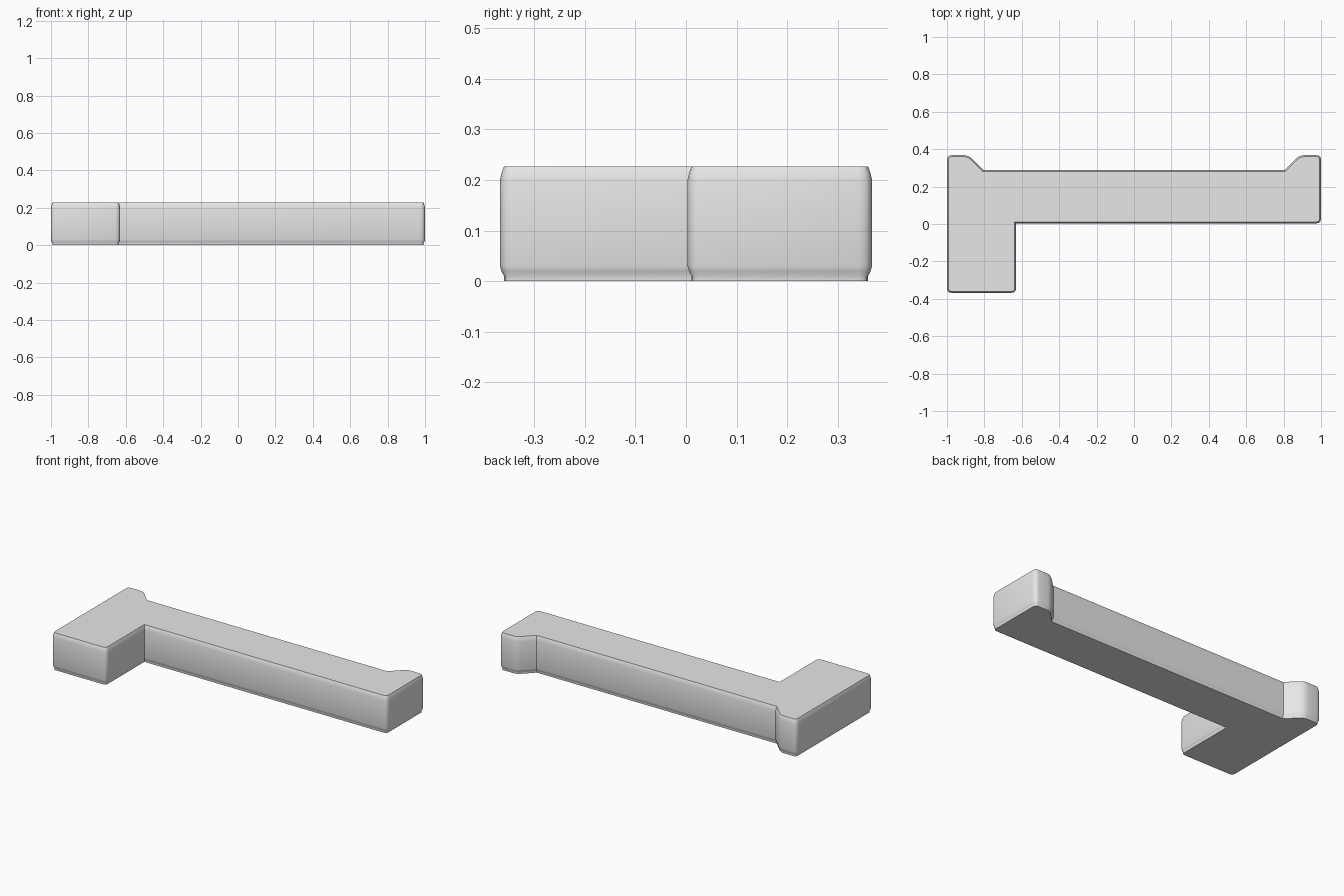
import bpy
import bmesh
import math
from mathutils import Vector

cube = bpy.data.objects.get("Cube")
if cube:
    bpy.data.objects.remove(cube, do_unlink=True)

# Single grey finish
grey = bpy.data.materials.new("plain grey")
grey.use_nodes = True
colour = (0.8, 0.8, 0.8, 1)
grey.diffuse_color = colour
grey.node_tree.nodes["Principled BSDF"].inputs["Base Color"].default_value = colour

# Plan outline, counter-clockwise: (x, y, corner radius)
R = 0.026
outline = [
    (-1, -0.368, R), (-0.63, -0.368, R), (-0.63, 0.003, 0),
    (1, 0.003, R), (1, 0.368, R), (0.885, 0.368, R),
    (0.805, 0.288, 0), (-0.805, 0.288, 0),
    (-0.885, 0.368, R), (-1, 0.368, R),
]


def rounded(points, steps=3):
    """Replace each convex corner with a short tangent curve."""
    result = []
    for i, (x, y, radius) in enumerate(points):
        p = Vector((x, y))
        if not radius:
            result.append(p)
            continue
        before = Vector(points[i - 1][:2]) - p
        after = Vector(points[(i + 1) % len(points)][:2]) - p
        a = p + before.normalized() * radius
        b = p + after.normalized() * radius
        for s in range(steps + 1):
            t = s / steps
            result.append(a * (1 - t) ** 2 + p * 2 * t * (1 - t) + b * t * t)
    return result


def inset(points, amount):
    """Move every edge of the outline inwards by the same amount."""
    result = []
    for i, p in enumerate(points):
        d1 = (p - points[i - 1]).normalized()
        d2 = (points[(i + 1) % len(points)] - p).normalized()
        n1, n2 = Vector((-d1.y, d1.x)), Vector((-d2.y, d2.x))
        result.append(p + (n1 + n2) * amount / (1 + n1.dot(n2)))
    return result


# Stacked outlines: bottom lip, rounded lower edge, wall, rounded upper edge
layers = [(0, 0.008), (0.01, 0.008), (0.019, 0.003), (0.03, 0),
          (0.2, 0), (0.214, 0.003), (0.227, 0.008)]
plan = rounded(outline)
bm = bmesh.new()
rings = [[bm.verts.new((p.x, p.y, z)) for p in inset(plan, amount)]
         for z, amount in layers]
for low, high in zip(rings, rings[1:]):
    for i in range(len(plan)):
        j = (i + 1) % len(plan)
        bm.faces.new((low[i], low[j], high[j], high[i]))
bm.faces.new(rings[-1])
bm.faces.new(reversed(rings[0]))
bmesh.ops.recalc_face_normals(bm, faces=bm.faces)

mesh = bpy.data.meshes.new("bar_body")
bm.to_mesh(mesh)
bm.free()
mesh.materials.append(grey)
body = bpy.data.objects.new("bar_body", mesh)
bpy.context.collection.objects.link(body)

# Soft rounded edges, crisp top and inner corners
bpy.ops.object.select_all(action="DESELECT")
body.select_set(True)
bpy.context.view_layer.objects.active = body
bpy.ops.object.shade_smooth_by_angle(angle=math.radians(38))
